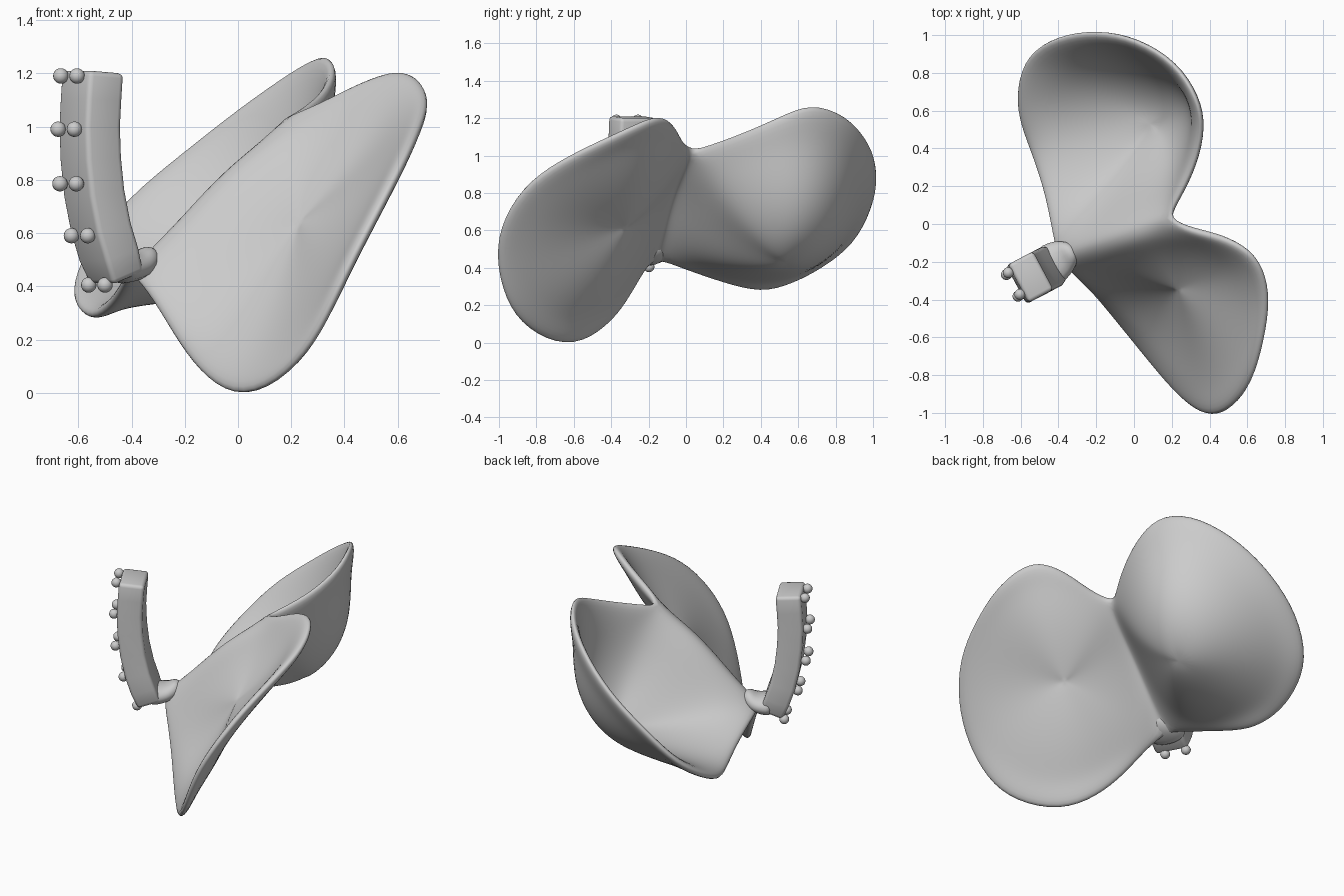
import bpy, bmesh, math
from mathutils import Vector as V

if "Cube" in bpy.data.objects:
    bpy.data.objects.remove(bpy.data.objects["Cube"])

W = V((0.47, -0.88, 0)).normalized()      # wide direction of the stem


def finish(bm, name, mods=()):
    bmesh.ops.recalc_face_normals(bm, faces=bm.faces)
    me = bpy.data.meshes.new(name)
    bm.to_mesh(me)
    bm.free()
    me.shade_smooth()
    ob = bpy.data.objects.new(name, me)
    bpy.context.collection.objects.link(ob)
    for kind, props in mods:
        m = ob.modifiers.new(kind.title(), kind)
        for k, v in props.items():
            setattr(m, k, v)
    return ob


def dish(bm, ridge, rim, push, p_low, p_high, rings=9):
    """Fill ridge + rim with rings sinking to a pushed centre; walls are steeper on the high side."""
    pts = [V(p) for p in ridge + rim]
    c = sum(pts, V()) / len(pts)
    pts = pts[:len(ridge)] + [p + (p - c) * 0.06 for p in pts[len(ridge):]]
    z0, z1 = min(p.z for p in pts), max(p.z for p in pts)
    loops = []
    for i in range(rings):
        r = 1 - i / rings
        loop = []
        for p in pts:
            power = p_low + (p_high - p_low) * (p.z - z0) / (z1 - z0)
            loop.append(bm.verts.new(c + (p - c) * r + V(push) * (1 - r ** power)))
        loops.append(loop)
    n = len(pts)
    for a, b in zip(loops, loops[1:]):
        for j in range(n):
            bm.faces.new((a[j], a[(j + 1) % n], b[(j + 1) % n], b[j]))
    mid = bm.verts.new(c + V(push))
    for j in range(n):
        bm.faces.new((loops[-1][j], loops[-1][(j + 1) % n], mid))


# Twin petals sharing one ridge
ridge = [(-0.41, -0.18, 0.46), (-0.29, -0.13, 0.63), (-0.17, -0.09, 0.77),
         (-0.05, -0.055, 0.91), (0.07, -0.02, 1.0), (0.18, 0.03, 1.03)]
front_rim = [(0.3, -0.05, 1.06), (0.45, -0.08, 1.14), (0.59, -0.15, 1.19), (0.66, -0.25, 1.15),
             (0.69, -0.4, 1.08), (0.66, -0.6, 0.99), (0.6, -0.82, 0.86), (0.5, -0.95, 0.67),
             (0.4, -0.99, 0.48), (0.3, -0.94, 0.25), (0.19, -0.83, 0.1), (0.03, -0.63, 0.01),
             (-0.1, -0.47, 0.08), (-0.2, -0.35, 0.21), (-0.29, -0.27, 0.37)]
back_rim = [(0.2, 0.13, 1.04), (0.29, 0.3, 1.1), (0.34, 0.5, 1.19), (0.31, 0.65, 1.26),
            (0.2, 0.83, 1.2), (0, 0.95, 1.06), (-0.2, 0.99, 0.9), (-0.4, 0.96, 0.74),
            (-0.55, 0.87, 0.55), (-0.6, 0.7, 0.43), (-0.59, 0.55, 0.35), (-0.53, 0.4, 0.3),
            (-0.46, 0.2, 0.36), (-0.42, 0.0, 0.43)]
bm = bmesh.new()
dish(bm, ridge, front_rim, (0.05, 0.06, -0.06), 2, 2.4)
dish(bm, ridge, back_rim, (0.26, 0.16, -0.35), 1.0, 2.7)
bmesh.ops.remove_doubles(bm, verts=bm.verts, dist=0.0005)
inner = [v for v in bm.verts if not v.is_boundary]
for _ in range(5):
    bmesh.ops.smooth_vert(bm, verts=inner, factor=0.5,
                          use_axis_x=True, use_axis_y=True, use_axis_z=True)
finish(bm, "twin_petals", [("SOLIDIFY", dict(thickness=0.05, offset=0)),
                           ("SUBSURF", dict(levels=2, render_levels=2))])


def loft(name, path, sizes, mods):
    """Rectangular section swept along a path; sizes are (width, depth)."""
    bm = bmesh.new()
    path = [V(p) for p in path]
    rings = []
    for i, p in enumerate(path):
        t = (path[min(i + 1, len(path) - 1)] - path[max(i - 1, 0)]).normalized()
        d = W.cross(t).normalized()
        w, h = sizes[i]
        rings.append([bm.verts.new(p + W * w / 2 * a + d * h / 2 * b)
                      for a, b in ((-1, -1), (1, -1), (1, 1), (-1, 1))])
    for a, b in zip(rings, rings[1:]):
        for j in range(4):
            bm.faces.new((a[j], a[(j + 1) % 4], b[(j + 1) % 4], b[j]))
    bm.faces.new(rings[0])
    bm.faces.new(rings[-1])
    return finish(bm, name, mods)


# Curved stem
stem_path = [(-0.455, -0.235, 0.43), (-0.485, -0.25, 0.52), (-0.515, -0.265, 0.62),
             (-0.54, -0.278, 0.75), (-0.553, -0.285, 0.88), (-0.557, -0.287, 1.0),
             (-0.552, -0.284, 1.1), (-0.545, -0.28, 1.205)]
loft("stem", stem_path, [(0.2, 0.14)] + [(0.23, 0.15)] * 7,
     [("BEVEL", dict(width=0.02, segments=3, limit_method='ANGLE', angle_limit=math.radians(50)))])

# Neck joining stem and petals
loft("neck", [(-0.47, -0.24, 0.47), (-0.42, -0.205, 0.47), (-0.36, -0.165, 0.48), (-0.31, -0.14, 0.54)],
     [(0.26, 0.14), (0.24, 0.13), (0.2, 0.11), (0.08, 0.08)],
     [("SUBSURF", dict(levels=2, render_levels=2))])

# Paired beads along the outside of the stem
bm = bmesh.new()
beads = [(-0.635, -0.315, 1.19), (-0.645, -0.325, 0.99), (-0.638, -0.32, 0.785),
         (-0.595, -0.3, 0.59), (-0.53, -0.255, 0.405)]
for b in beads:
    for s in (-1, 1):
        r = bmesh.ops.create_uvsphere(bm, u_segments=16, v_segments=10, radius=0.029)
        bmesh.ops.translate(bm, verts=r["verts"], vec=V(b) + W * 0.065 * s)
finish(bm, "stem_beads")
